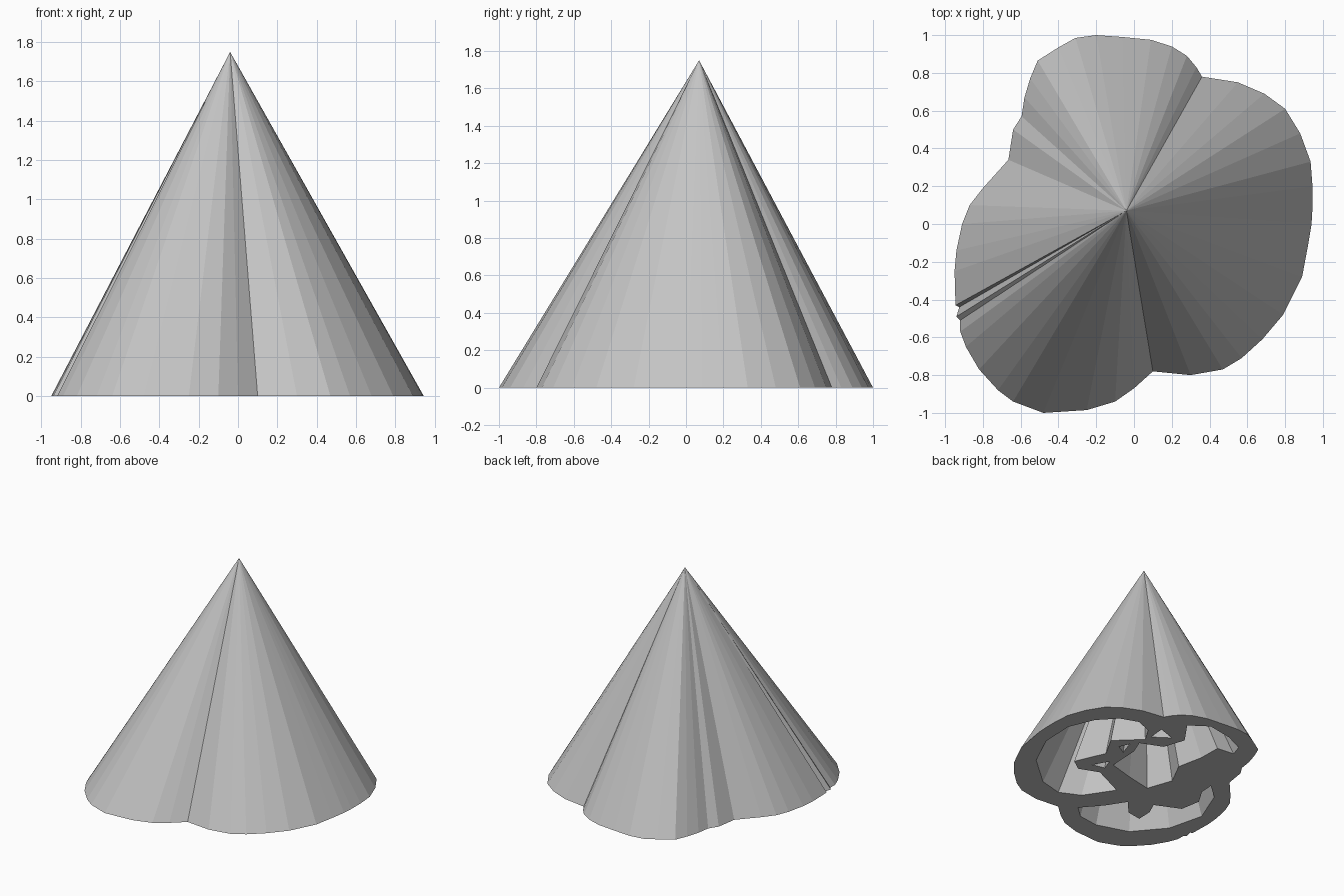
import bpy, bmesh, math
from mathutils import Vector, Matrix

if "Cube" in bpy.data.objects:
    bpy.data.objects.remove(bpy.data.objects["Cube"])

APEX = Vector((-0.04, 0.07, 1.75))

# Outer outline of the footprint, counter-clockwise
outline = [(.10, -.78), (.30, -.80), (.47, -.77), (.57, -.71), (.68, -.61), (.79, -.48),
           (.89, -.28), (.92, -.12), (.94, 0), (.945, .085), (.945, .20), (.935, .33),
           (.88, .48), (.80, .61), (.69, .69), (.55, .75), (.36, .78), (.33, .83),
           (.28, .89), (.20, .94), (.09, .975), (-.06, .99), (-.20, 1.0), (-.31, .985),
           (-.40, .935), (-.51, .865), (-.55, .77), (-.58, .67), (-.595, .57), (-.64, .50),
           (-.665, .34), (-.80, .19), (-.87, .10), (-.91, 0), (-.94, -.14), (-.95, -.25),
           (-.945, -.43), (-.925, -.44), (-.94, -.49), (-.92, -.51), (-.92, -.57),
           (-.89, -.65), (-.82, -.77), (-.72, -.88), (-.64, -.94), (-.48, -1.0),
           (-.25, -.985), (-.10, -.94), (0, -.87)]

# Openings in the footprint, drawn in a turned frame centred under the apex
right_opening = [(-.83, -.07), (-.78, -.37), (-.63, -.60), (-.44, -.72), (-.25, -.76),
                 (-.10, -.72), (-.02, -.60), (-.03, -.46), (-.29, -.42), (-.31, -.22),
                 (-.54, -.08), (-.50, .03), (-.33, .07), (-.18, .33), (-.44, .43),
                 (-.62, .40), (-.75, .25)]
back_opening = [(.27, -.70), (.45, -.70), (.60, -.55), (.69, -.40), (.66, -.30),
                (.53, -.37), (.42, -.22), (.26, -.07), (.23, .15), (.05, .28),
                (-.10, .12), (-.24, -.05), (-.10, -.27), (-.07, -.40), (.12, -.36),
                (.27, -.47)]
left_opening = [(-.45, .62), (-.25, .57), (-.08, .50), (-.06, .66), (.03, .75), (.10, .64),
                (.12, .53), (.34, .57), (.46, .45), (.47, .30), (.53, .20), (.57, .37),
                (.50, .67), (.27, .87), (-.03, .95), (-.29, .87), (-.42, .75)]
small_openings = [[(.01, -.50), (.08, -.62), (.17, -.50)],
                  [(-.40, -.04), (-.27, -.10), (-.30, 0)],
                  [(-.22, -.33), (-.14, -.38), (-.18, -.25)]]

# Axes of the turned frame
U = Vector((-math.cos(math.radians(35)), math.sin(math.radians(35))))
V = Vector((-math.sin(math.radians(35)), -math.cos(math.radians(35))))


def turned(points):
    return [tuple(APEX.xy + U * u + V * v) for u, v in points]


bm = bmesh.new()
apex = bm.verts.new(APEX)
rim_edges = []


def taper_to_apex(points):
    """Join a closed loop on the ground to the apex."""
    ring = [bm.verts.new((x, y, 0)) for x, y in points]
    for a, b in zip(ring, ring[1:] + ring[:1]):
        rim_edges.append(bm.edges.new((a, b)))
        bm.faces.new((a, b, apex))


# Outer skin and inner walls
taper_to_apex(outline)
for hole in [right_opening, back_opening, left_opening] + small_openings:
    taper_to_apex(turned(hole))

# Flat base between the outline and the openings
bmesh.ops.triangle_fill(bm, use_beauty=True, use_dissolve=False, edges=rim_edges,
                        normal=(0, 0, -1))
bmesh.ops.recalc_face_normals(bm, faces=bm.faces[:])

mesh = bpy.data.meshes.new("tapered_cone")
bm.to_mesh(mesh)
bm.free()
cone = bpy.data.objects.new("tapered_cone", mesh)
bpy.context.collection.objects.link(cone)

# Plain grey
grey = bpy.data.materials.new("grey")
grey.diffuse_color = (.55, .55, .55, 1)
grey.use_nodes = True
grey.node_tree.nodes["Principled BSDF"].inputs["Base Color"].default_value = grey.diffuse_color
mesh.materials.append(grey)
